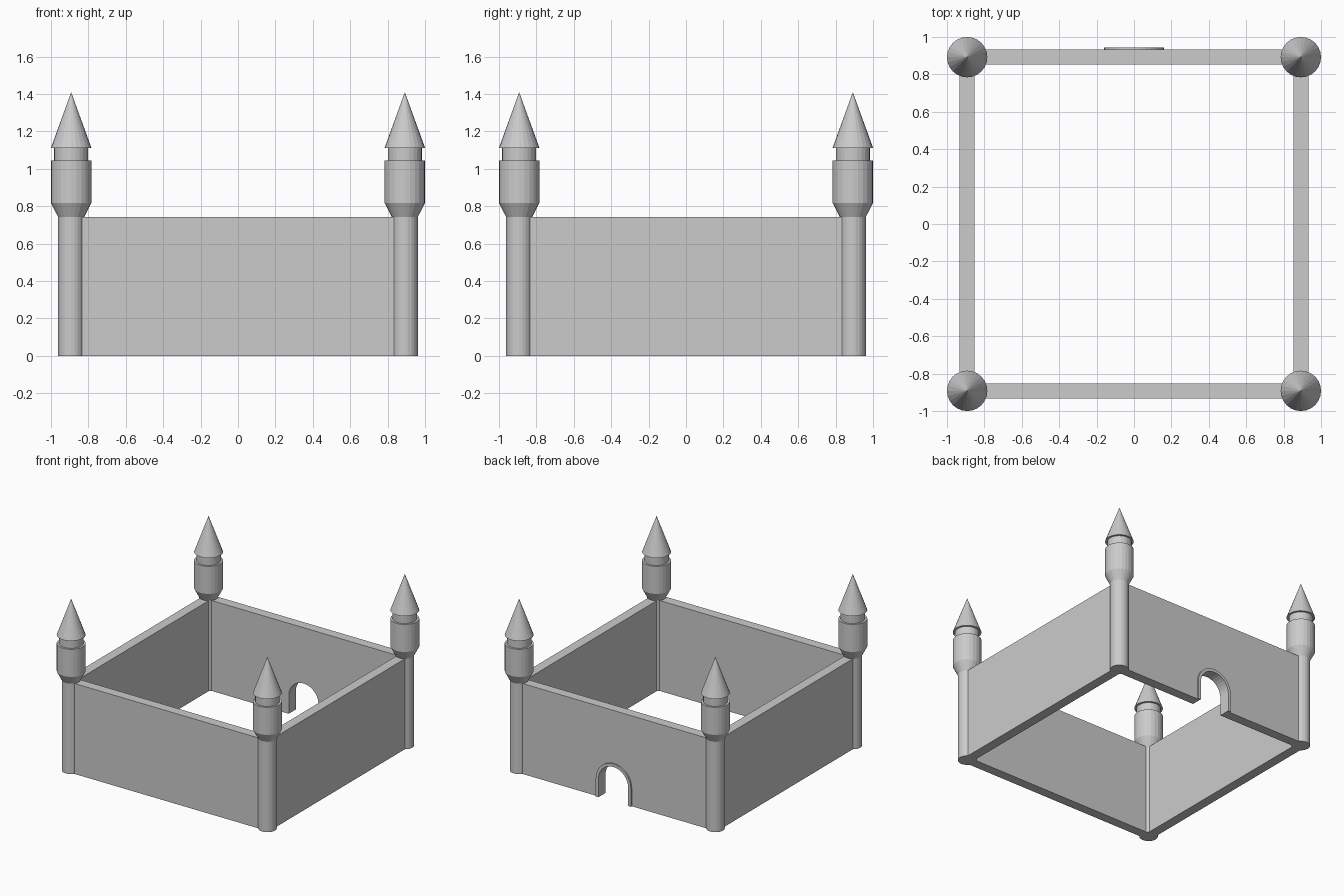
import bpy, bmesh
from math import pi, cos, sin

if "Cube" in bpy.data.objects:
    bpy.data.objects.remove(bpy.data.objects["Cube"])

C = 0.892       # tower and wall centre lines
T = 0.04        # half wall thickness
H = 0.743       # wall height
SEG = 24
SPRING = 0.15   # height where the gate arch starts to curve


def finish(bm, name):
    bmesh.ops.recalc_face_normals(bm, faces=bm.faces)
    me = bpy.data.meshes.new(name)
    bm.to_mesh(me)
    bm.free()
    ob = bpy.data.objects.new(name, me)
    bpy.context.collection.objects.link(ob)
    return ob


def lathe(name, profile, x, y):
    """Turned solid from (radius, z) points, radius 0 at both ends."""
    bm = bmesh.new()
    vs = [bm.verts.new((r, 0, z)) for r, z in profile]
    es = [bm.edges.new(p) for p in zip(vs, vs[1:])]
    bmesh.ops.spin(bm, geom=vs + es, cent=(0, 0, 0), axis=(0, 0, 1),
                   angle=2 * pi, steps=SEG, use_merge=True)
    bmesh.ops.remove_doubles(bm, verts=bm.verts, dist=1e-5)
    ob = finish(bm, name)
    ob.location = (x, y, 0)


def extrude_xz(name, outline, y0, y1):
    """Solid from an x,z outline between two y planes."""
    bm = bmesh.new()
    f = bm.faces.new([bm.verts.new((x, y0, z)) for x, z in outline])
    ext = bmesh.ops.extrude_face_region(bm, geom=[f], use_keep_orig=True)
    for v in ext["geom"]:
        if isinstance(v, bmesh.types.BMVert):
            v.co.y = y1
    bmesh.ops.triangulate(bm, faces=[p for p in bm.faces if len(p.verts) > 4])
    return finish(bm, name)


def arch(r, n=16):
    """Arch outline from left foot to right foot."""
    pts = [(-r * cos(pi * i / n), SPRING + r * sin(pi * i / n)) for i in range(n + 1)]
    return [(-r, 0)] + pts + [(r, 0)]


# Corner towers: shaft, flared drum, neck and pointed roof
tower = [(0, 0), (0.07, 0), (0.07, H), (0.108, 0.817), (0.108, 1.043),
         (0.091, 1.043), (0.091, 1.112), (0.108, 1.112), (0, 1.409)]
for sx, lx in ((-1, "left"), (1, "right")):
    for sy, ly in ((-1, "front"), (1, "back")):
        lathe(f"tower_{ly}_{lx}", tower, sx * C, sy * C)

# Plain walls
plain = [(-C, 0), (C, 0), (C, H), (-C, H)]
extrude_xz("wall_front", plain, -C - T, -C + T)
for s, n in ((-1, "left"), (1, "right")):
    w = extrude_xz(f"wall_{n}", plain, -T, T)
    w.rotation_euler.z = pi / 2
    w.location.x = s * C

# Back wall with the gate opening
extrude_xz("wall_back", [(-C, 0)] + arch(0.135) + [(C, 0), (C, H), (-C, H)], C - T, C + T)

# Raised gate surround
extrude_xz("gate_surround", arch(0.16) + arch(0.135)[::-1], C + T - 0.01, C + T + 0.012)
